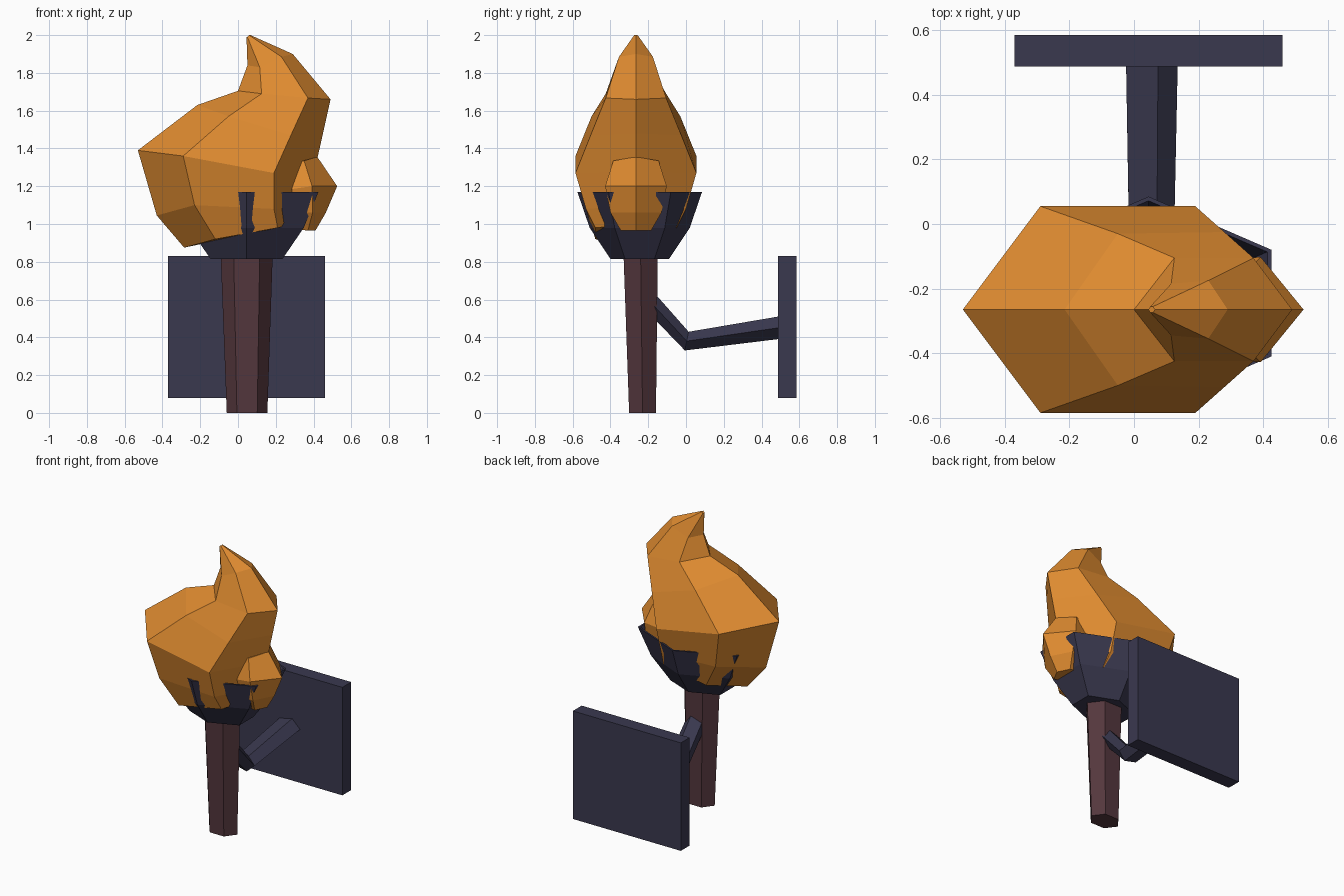
import bpy, bmesh, math
from mathutils import Vector

if "Cube" in bpy.data.objects:
    bpy.data.objects.remove(bpy.data.objects["Cube"])


def material(name, rgb):
    m = bpy.data.materials.new(name)
    m.diffuse_color = (*rgb, 1)
    m.use_nodes = True
    m.node_tree.nodes["Principled BSDF"].inputs["Base Color"].default_value = m.diffuse_color
    return m


ORANGE = material("flame orange", (0.74, 0.26, 0.03))
IRON = material("dark iron", (0.042, 0.040, 0.078))
WOOD = material("dark wood", (0.089, 0.038, 0.047))


def loft(name, rings, mat, close=False):
    """Skin a stack of equal-length point rings; cap the ends or join last to first."""
    bm = bmesh.new()
    loops = [[bm.verts.new(p) for p in ring] for ring in rings]
    n = len(loops[0])
    pairs = list(zip(loops, loops[1:]))
    for a, b in pairs:
        for i in range(n):
            j = (i + 1) % n
            bm.faces.new((a[i], a[j], b[j], b[i]))
    bm.faces.new(loops[0][::-1])
    bm.faces.new(loops[-1])
    bmesh.ops.recalc_face_normals(bm, faces=bm.faces)
    mesh = bpy.data.meshes.new(name)
    bm.to_mesh(mesh)
    bm.free()
    mesh.materials.append(mat)
    obj = bpy.data.objects.new(name, mesh)
    bpy.context.collection.objects.link(obj)
    return obj


def hexagon(cx, cy, z, rx, ry, start):
    return [(cx + rx * math.cos(start + k * math.pi / 3),
             cy + ry * math.sin(start + k * math.pi / 3), z) for k in range(6)]


def flame_ring(left, side_left, side_right, right, y=-0.265):
    """Six-sided ring, mirrored front to back: ends are (x, z), sides are (x, z, half width)."""
    (lx, lz), (ax, az, ah), (bx, bz, bh), (rx, rz) = left, side_left, side_right, right
    return [(lx, y, lz), (ax, y - ah, az), (bx, y - bh, bz),
            (rx, y, rz), (bx, y + bh, bz), (ax, y + ah, az)]


# Main flame, leaning and curling to a tip
loft("main_flame", [flame_ring(*r) for r in (
    ((-0.285, 0.875), (-0.12, 0.92, 0.215), (0.21, 0.98, 0.215), (0.30, 1.00)),
    ((-0.43, 1.045), (-0.23, 1.10, 0.27), (0.19, 1.08, 0.265), (0.36, 1.10)),
    ((-0.53, 1.39), (-0.29, 1.36, 0.32), (0.19, 1.27, 0.32), (0.405, 1.28)),
    ((-0.215, 1.63), (-0.05, 1.57, 0.235), (0.28, 1.47, 0.24), (0.45, 1.48)),
    ((0.0, 1.705), (0.125, 1.69, 0.16), (0.37, 1.667, 0.16), (0.49, 1.66)),
    ((0.05, 1.84), (0.115, 1.83, 0.08), (0.23, 1.885, 0.09), (0.29, 1.90)),
    ((0.045, 1.99), (0.05, 1.99, 0.009), (0.058, 2.0, 0.009), (0.066, 2.0)),
)], ORANGE)

# Small flame lick on the right side
loft("side_flame", [flame_ring(*r) for r in (
    ((0.25, 0.98), (0.30, 0.975, 0.08), (0.37, 0.965, 0.08), (0.41, 0.965)),
    ((0.24, 1.06), (0.30, 1.06, 0.13), (0.395, 1.06, 0.135), (0.465, 1.06)),
    ((0.22, 1.18), (0.285, 1.185, 0.155), (0.392, 1.20, 0.163), (0.525, 1.20)),
    ((0.28, 1.33), (0.32, 1.33, 0.11), (0.35, 1.335, 0.12), (0.42, 1.355)),
)], ORANGE)

# Six-sided iron cup with an open rim and thin wall
S = math.pi / 6
loft("iron_cup", [hexagon(0.045, -0.245, z, rx, ry, S) for z, rx, ry in (
    (0.815, 0.22, 0.155), (0.98, 0.35, 0.265), (1.17, 0.44, 0.33),
    (1.17, 0.425, 0.317), (0.98, 0.335, 0.252), (0.84, 0.21, 0.145))], IRON)

# Tapered wooden handle
loft("handle", [hexagon(0.048, -0.23, 0, 0.1075, 0.082, 0),
                hexagon(0.046, -0.24, 0.82, 0.137, 0.104, 0)], WOOD)


# Bent five-sided wall arm
def arm_ring(y, z, r, h, tilt):
    """Pentagon pointing right, its upright axis tilted toward the back."""
    up = Vector((0, math.sin(tilt), math.cos(tilt)))
    return [Vector((0.047 + r * math.cos(a), y, z)) + up * h * math.sin(a)
            for a in (k * math.tau / 5 for k in range(5))]


loft("wall_arm", [arm_ring(-0.20, 0.60, 0.075, 0.050, 0.80),
                  arm_ring(0.004, 0.38, 0.078, 0.053, 0.2),
                  arm_ring(0.50, 0.452, 0.0885, 0.063, 0.0)], IRON)

# Square wall plate
loft("wall_plate", [[(-0.37, y, 0.08), (0.46, y, 0.08), (0.46, y, 0.83), (-0.37, y, 0.83)]
                    for y in (0.488, 0.585)], IRON)
